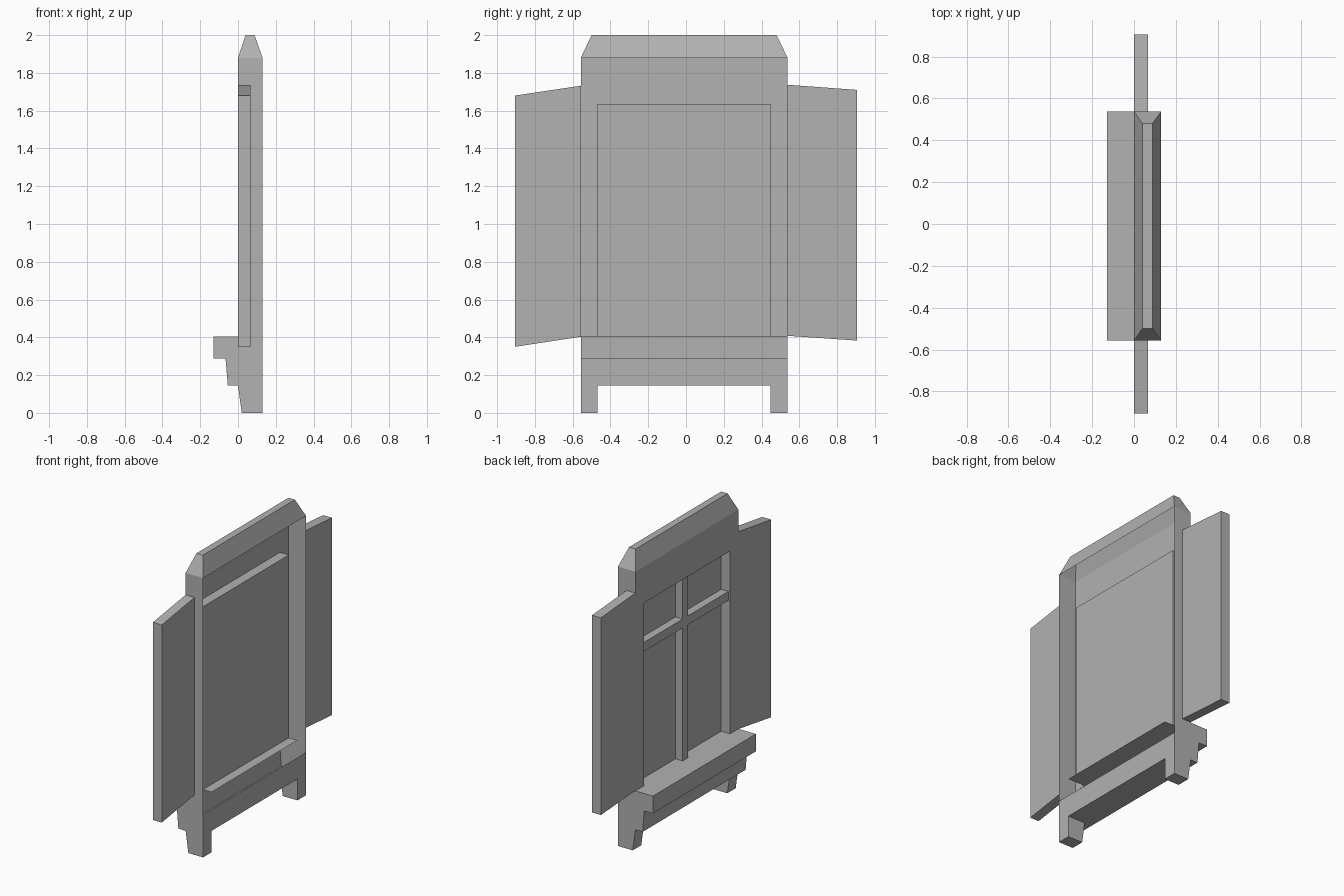
import bpy, bmesh

if "Cube" in bpy.data.objects:
    bpy.data.objects.remove(bpy.data.objects["Cube"])

Y0, Y1 = -0.557, 0.538      # outer sides
A, B = -0.468, 0.447        # opening sides
BACK, PANE = 0.13, 0.066    # depths in x
Z_SILL, Z_LINTEL, Z_TOP = 0.405, 1.635, 1.88
Z_BAND, Z_NOTCH = 0.288, 0.144

# Mid grey for the whole model
grey = bpy.data.materials.new("mid_grey")
grey.diffuse_color = (0.445, 0.445, 0.445, 1)
grey.use_nodes = True
grey.node_tree.nodes["Principled BSDF"].inputs["Base Color"].default_value = grey.diffuse_color


def build(name, faces):
    """Mesh object from a list of point loops, welded and with tidy normals."""
    bm = bmesh.new()
    for f in faces:
        bm.faces.new([bm.verts.new(p) for p in f])
    bmesh.ops.remove_doubles(bm, verts=bm.verts, dist=1e-4)
    bmesh.ops.recalc_face_normals(bm, faces=bm.faces)
    me = bpy.data.meshes.new(name)
    bm.to_mesh(me)
    bm.free()
    me.materials.append(grey)
    ob = bpy.data.objects.new(name, me)
    bpy.context.collection.objects.link(ob)
    return ob


def strip(profile, ya, yb):
    """Sweep an open (x, z) profile along y."""
    return [[(x0, ya, z0), (x1, ya, z1), (x1, yb, z1), (x0, yb, z0)]
            for (x0, z0), (x1, z1) in zip(profile, profile[1:])]


def cap(profile, y):
    return [[(x, y, z) for x, z in profile]]


def prism(outline, xa, xb):
    """Solid from a (y, z) outline extruded along x."""
    n = len(outline)
    faces = [[(x, y, z) for y, z in outline] for x in (xa, xb)]
    for i in range(n):
        (y0, z0), (y1, z1) = outline[i], outline[(i + 1) % n]
        faces.append([(xa, y0, z0), (xb, y0, z0), (xb, y1, z1), (xa, y1, z1)])
    return faces


# Hollow frame: side walls, front wall, sill, feet (open at the back)
sill = [(0, Z_SILL), (-0.13, Z_SILL), (-0.13, Z_BAND), (-0.066, Z_BAND),
        (-0.054, Z_NOTCH), (0, Z_NOTCH)]
foot = [(0, Z_NOTCH), (0.02, 0), (BACK, 0)]
faces = strip(sill, Y0, Y1)
side = [(BACK, Z_TOP), (0, Z_TOP)] + sill + foot[1:]
for outer, inner in ((Y0, A), (Y1, B)):
    faces += cap(side, outer)
    faces += strip([(0, Z_SILL), (0, Z_LINTEL), (0, Z_TOP)], outer, inner)
    faces += strip(foot + [(BACK, Z_NOTCH), (BACK, Z_BAND)], outer, inner)
    faces += cap(foot + [(BACK, Z_NOTCH)], inner)
faces += strip([(0, Z_LINTEL), (0, Z_TOP)], A, B)
faces += strip([(0, Z_NOTCH), (BACK, Z_NOTCH), (BACK, Z_BAND)], A, B)
build("window_frame", faces)

# Recessed opening: side reveals, lintel reveal and inner ledge
reveal = [(0, Z_SILL), (PANE, Z_SILL), (PANE, Z_LINTEL), (0, Z_LINTEL)]
build("opening_reveal", cap(reveal, A) + cap(reveal, B)
      + strip([(PANE, Z_LINTEL), (0, Z_LINTEL)], A, B)
      + strip([(0, Z_SILL), (PANE, Z_SILL), (BACK, Z_SILL)], A, B))
build("window_pane", strip([(PANE, Z_SILL), (PANE, Z_LINTEL)], A, B))

# Crossing glazing bars
for name, ya, yb, za, zb in (("vertical_bar", -0.04, 0.018, Z_SILL, Z_LINTEL),
                             ("horizontal_bar", A, B, 1.3, 1.36)):
    build(name, prism([(ya, za), (yb, za), (yb, zb), (ya, zb)], 0.012, PANE))

# Hipped top, open underneath
base = [(0, Y0, Z_TOP), (BACK, Y0, Z_TOP), (BACK, Y1, Z_TOP), (0, Y1, Z_TOP)]
top = [(0.04, -0.5, 2), (0.088, -0.5, 2), (0.088, 0.48, 2), (0.04, 0.48, 2)]
build("hipped_top", [top] + [[base[i], base[(i + 1) % 4], top[(i + 1) % 4], top[i]]
                             for i in range(4)])

# Shutters, slightly skewed
build("left_shutter", prism([(-0.905, 0.35), (Y0, 0.403), (Y0, 1.732), (-0.905, 1.68)], 0, PANE))
build("right_shutter", prism([(Y1, 0.408), (0.905, 0.383), (0.905, 1.71), (Y1, 1.737)], 0, PANE))
